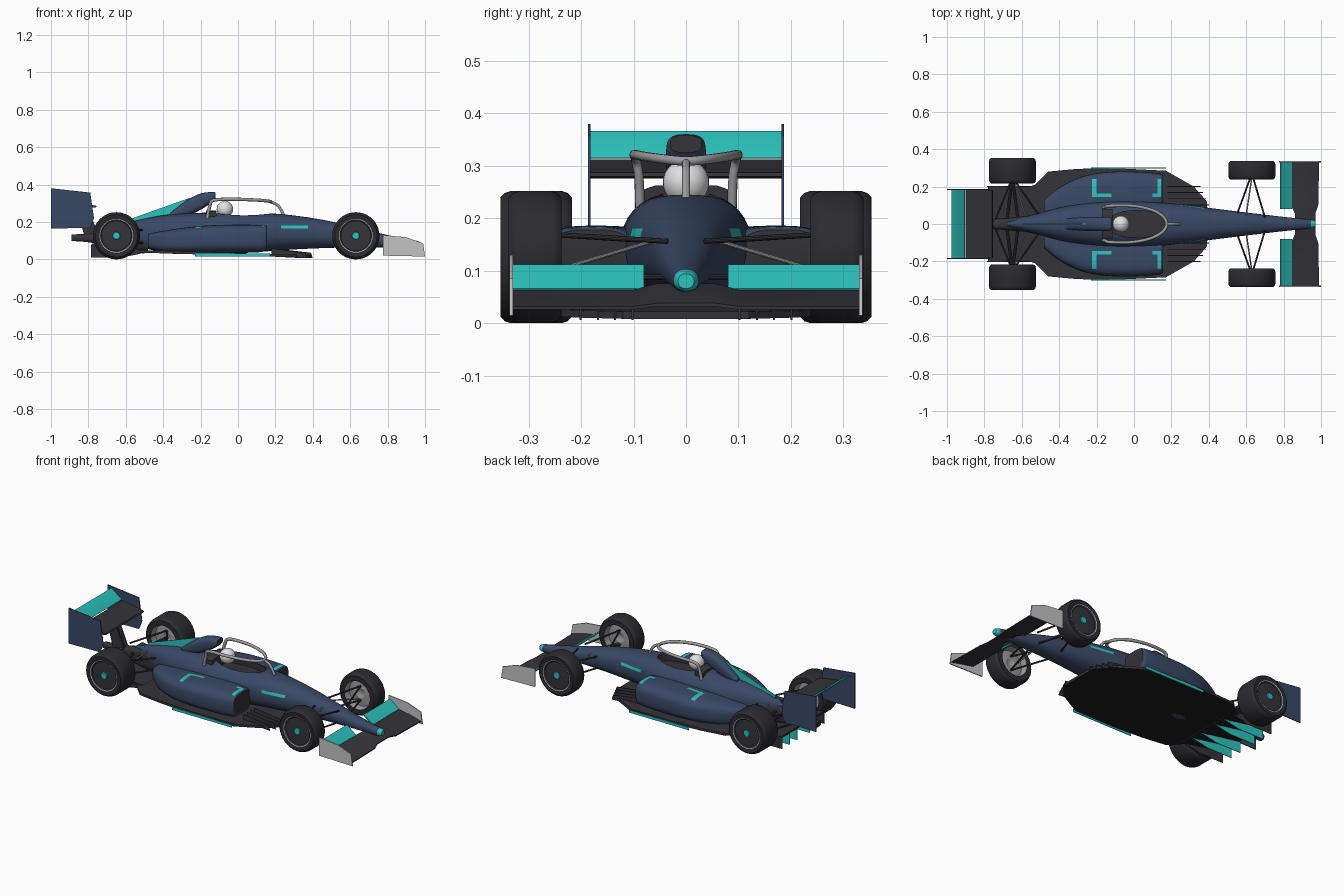
import bpy, bmesh, math
from mathutils import Vector

if "Cube" in bpy.data.objects:
    bpy.data.objects.remove(bpy.data.objects["Cube"])


def material(name, r, g, b):
    m = bpy.data.materials.new(name)
    m.use_nodes = True
    m.diffuse_color = (r, g, b, 1)
    for node in m.node_tree.nodes:
        if node.type == 'BSDF_PRINCIPLED':
            node.inputs["Base Color"].default_value = (r, g, b, 1)
    return m


NAVY = material("navy paint", .042, .066, .13)
TEAL = material("teal paint", .025, .55, .51)
DARK = material("dark carbon", .034, .034, .042)
BLACK = material("black underside", .012, .012, .014)
RUBBER = material("tyre rubber", .025, .025, .03)
SILVER = material("silver plate", .55, .55, .55)
GREY = material("grey metal", .33, .33, .34)
WHITE = material("white helmet", .75, .75, .75)


def mark_sharp(bm):
    for f in bm.faces:
        f.smooth = True
    for e in bm.edges:
        e.smooth = e.calc_face_angle(0) < math.radians(35)


def finish(name, bm, mats, mirror=False):
    bmesh.ops.recalc_face_normals(bm, faces=bm.faces)
    mark_sharp(bm)
    me = bpy.data.meshes.new(name)
    bm.to_mesh(me)
    bm.free()
    for m in mats:
        me.materials.append(m)
    ob = bpy.data.objects.new(name, me)
    bpy.context.collection.objects.link(ob)
    if mirror:
        ob.modifiers.new("Mirror", 'MIRROR').use_axis = (False, True, False)
    return ob


def skin(rings, segs=None):
    """Quads between rings of points, with capped ends."""
    bm = bmesh.new()
    vs = [[bm.verts.new(p) for p in ring] for ring in rings]
    n = len(vs[0])
    for i in range(len(vs) - 1):
        for j in range(n):
            k = (j + 1) % n
            f = bm.faces.new((vs[i][j], vs[i][k], vs[i + 1][k], vs[i + 1][j]))
            f.material_index = segs[i] if segs else 0
    for end in (0, -1):
        f = bm.faces.new(vs[end])
        f.material_index = segs[end] if segs else 0
    return bm


def smooth_path(pts, steps=5):
    out = []
    for i in range(len(pts) - 1):
        a, b, c, d = (pts[max(i - 1, 0)], pts[i], pts[i + 1], pts[min(i + 2, len(pts) - 1)])
        for s in range(steps):
            t = s / steps
            out.append([q + .5 * t * (r - p + t * (2 * p - 5 * q + 4 * r - u + t * (3 * (q - r) + u - p)))
                        for p, q, r, u in zip(a, b, c, d)])
    return out + [list(pts[-1])]


def loft(stations, power=2.3, n=36):
    """Stations are (x, y centre, half width, top, bottom)."""
    rings = []
    for x, y, w, top, low in smooth_path(stations):
        ring = []
        for k in range(n):
            a = 2 * math.pi * k / n
            c, s = math.cos(a), math.sin(a)
            u = math.copysign(abs(c) ** (2 / power), c)
            v = math.copysign(abs(s) ** (2 / power), s)
            ring.append((x, y + w * u, (top + low) / 2 + (top - low) / 2 * v))
        rings.append(ring)
    return skin(rings)


def prism(name, axis, pts, t0, t1, mat, mirror=False):
    to3 = {'x': lambda a, b, t: (t, a, b), 'y': lambda a, b, t: (a, t, b), 'z': lambda a, b, t: (a, b, t)}[axis]
    return finish(name, skin([[to3(a, b, t) for a, b in pts] for t in (t0, t1)]), [mat], mirror)


def paint(ob, mat, rule, xs=(), ys=(), zs=()):
    """Cut along the given planes, then colour the faces the rule picks."""
    bm = bmesh.new()
    bm.from_mesh(ob.data)
    for axis, cuts in enumerate((xs, ys, zs)):
        for c in cuts:
            co, no = Vector(), Vector()
            co[axis], no[axis] = c, 1
            bmesh.ops.bisect_plane(bm, geom=bm.verts[:] + bm.edges[:] + bm.faces[:], plane_co=co, plane_no=no)
    ob.data.materials.append(mat)
    for f in bm.faces:
        if rule(f.calc_center_median(), f.normal):
            f.material_index = len(ob.data.materials) - 1
    mark_sharp(bm)
    bm.to_mesh(ob.data)
    bm.free()


def rods(name, links, r, mat):
    bm = bmesh.new()
    for p, q in links:
        p, q = Vector(p), Vector(q)
        rot = (q - p).to_track_quat('Z', 'Y').to_matrix().to_4x4()
        rot.translation = (p + q) / 2
        bmesh.ops.create_cone(bm, cap_ends=True, segments=10, radius1=r, radius2=r, depth=(q - p).length, matrix=rot)
    finish(name, bm, [mat], True)


def pipe(name, pts, r, mat):
    cu = bpy.data.curves.new(name, 'CURVE')
    cu.dimensions = '3D'
    cu.bevel_depth, cu.bevel_resolution, cu.use_fill_caps = r, 3, True
    path = smooth_path(pts)
    sp = cu.splines.new('POLY')
    sp.points.add(len(path) - 1)
    for p, co in zip(sp.points, path):
        p.co = (*co, 1)
    cu.materials.append(mat)
    bpy.context.collection.objects.link(bpy.data.objects.new(name, cu))


# Main body with a cockpit opening
body = finish("body", loft([
    (.97, 0, .015, .094, .066), (.94, 0, .024, .103, .06), (.8, 0, .038, .13, .062), (.63, 0, .058, .172, .064),
    (.45, 0, .08, .212, .06), (.25, 0, .105, .24, .05), (.05, 0, .123, .25, .035), (-.15, 0, .123, .25, .03),
    (-.35, 0, .098, .242, .03), (-.5, 0, .06, .217, .06), (-.6, 0, .034, .192, .09), (-.68, 0, .01, .165, .13)]), [NAVY])
CX, RX, RY = .015, .165, .072
oval = [(CX + RX * math.cos(a), RY * math.sin(a)) for a in (math.tau * k / 40 for k in range(40))]
cutter = prism("cockpit_cutter", 'z', oval, .2, .32, DARK)
cutter.hide_render = True
cut = body.modifiers.new("Cockpit", 'BOOLEAN')
cut.object, cut.operation, cut.solver = cutter, 'DIFFERENCE', 'EXACT'
hollow = bpy.data.meshes.new_from_object(body.evaluated_get(bpy.context.evaluated_depsgraph_get()))
body.modifiers.clear()
body.data = hollow
bpy.data.objects.remove(cutter)
paint(body, DARK, lambda c, n: ((c.x - CX) / RX) ** 2 + (c.y / RY) ** 2 < 1.03 and c.z > .19)
paint(body, TEAL, lambda c, n: c.x > .945 or (.23 < c.x < .375 and .164 < c.z < .18),
      xs=(.23, .375, .945), zs=(.164, .18))

# Cockpit details
prism("headrest", 'x', [(-.08, .2), (.08, .2), (.08, .255), (.06, .262), (-.06, .262), (-.08, .255)], -.17, -.115, DARK)
bm = bmesh.new()
bmesh.ops.create_uvsphere(bm, u_segments=28, v_segments=18, radius=.044)
bmesh.ops.translate(bm, verts=bm.verts, vec=(-.07, 0, .268))
finish("helmet", bm, [WHITE])
arm = [(-.165, .088, .22), (-.152, .09, .28), (-.13, .097, .316), (-.02, .098, .321), (.08, .08, .318), (.15, .045, .313)]
pipe("halo_hoop", arm + [(.175, 0, .309)] + [(x, -y, z) for x, y, z in reversed(arm)], .009, GREY)
pipe("halo_pillar", [(.172, 0, .308), (.215, 0, .287), (.25, 0, .225)], .008, GREY)

# Air intake and spine fin
intake = finish("air_intake", loft([(-.12, 0, .03, .358, .325), (-.14, 0, .037, .36, .305), (-.2, 0, .038, .352, .265),
                                    (-.27, 0, .036, .318, .235), (-.36, 0, .028, .25, .22)], 2.8), [NAVY])
paint(intake, DARK, lambda c, n: n.x > .95)
prism("spine_fin", 'y', [(-.26, .328), (-.6, .207), (-.6, .18), (-.26, .24)], -.002, .002, TEAL)

# Side pods
pods = finish("side_pods", loft([(.155, .18, .08, .178, .06), (.13, .178, .093, .184, .04), (0, .17, .11, .186, .035),
                                 (-.15, .165, .112, .182, .035), (-.28, .145, .108, .17, .035),
                                 (-.4, .115, .08, .152, .04), (-.48, .085, .045, .135, .06)], 3.2), [NAVY], True)
paint(pods, DARK, lambda c, n: n.x > .97)
paint(pods, TEAL, lambda c, n: n.z > .3 and c.z > .1 and (
      (.145 < c.y < .163 and (-.225 < c.x < -.12 or .1 < c.x < .145))
      or (.145 < c.y < .24 and (-.225 < c.x < -.2 or .125 < c.x < .145))),
      xs=(-.225, -.2, -.12, .1, .125, .145), ys=(.145, .163, .24))

# Floor, edge strips, fences and diffuser
half = [(.39, .12), (.32, .2), (.17, .285), (-.1, .298), (-.3, .295), (-.46, .28), (-.53, .21), (-.56, .2)]
outline = half + [(x, -y) for x, y in reversed(half)]
floor = finish("floor", skin([[(x, y, z - .03 * x) for x, y in outline] for z in (.02, .034)]), [DARK])
paint(floor, BLACK, lambda c, n: n.z < -.5)
prism("floor_edge_strip", 'y', [(-.23, .014), (.17, .014), (.17, .03), (-.23, .03)], .298, .302, TEAL, True)
for i in range(4):
    y = .1 + .033 * i
    prism(f"floor_fence_{i + 1}", 'y', [(.18, .015), (.4 - .015 * i, .006), (.39 - .015 * i, .035), (.18, .06)],
          y, y + .004, DARK, True)
diffuser = prism("diffuser", 'y', [(-.5, .03), (-.78, .075), (-.78, .085), (-.5, .05)], -.2, .2, DARK)
paint(diffuser, BLACK, lambda c, n: n.z < -.5)
for i, (y, mat) in enumerate(((.058, TEAL), (.13, TEAL), (.2, DARK))):
    prism(f"diffuser_strake_{i + 1}", 'y', [(-.52, .03), (-.62, .01), (-.785, .01), (-.785, .08), (-.52, .04)],
          y - .002, y + .002, mat, True)

# Gearbox and wing support
finish("gearbox", loft([(-.48, 0, .055, .18, .04), (-.65, 0, .035, .165, .06), (-.79, 0, .025, .14, .09),
                        (-.89, 0, .018, .133, .098)], 3), [DARK])
prism("wing_pylon", 'y', [(-.74, .12), (-.82, .12), (-.87, .3), (-.81, .29)], .012, .02, DARK, True)

# Tail wing
prism("tail_wing_main", 'y', [(-.9, .312), (-.76, .287), (-.755, .28), (-.77, .276), (-.9, .304)], -.183, .183, DARK)
prism("tail_wing_flap", 'y', [(-.975, .366), (-.91, .323), (-.904, .315), (-.915, .314), (-.975, .358)], -.183, .183, TEAL)
prism("tail_wing_endplate", 'y', [(-1, .165), (-1, .38), (-.79, .357), (-.77, .22), (-.79, .168)], .182, .187, NAVY, True)

# Nose wing
sections = [(.332, .84, .99, 0), (.1, .84, .985, 0), (.055, .86, .97, .012)]
rings = [[(a, y, .056 + lift), (a, y, .064 + lift), ((a + b) / 2, y, .052 + lift), (b, y, .032 + lift / 2),
          (b, y, .026 + lift / 2), ((a + b) / 2, y, .042 + lift)]
         for y, a, b, lift in sections + [(-y, a, b, lift) for y, a, b, lift in reversed(sections)]]
finish("nose_wing_main", skin(rings), [DARK])
prism("nose_wing_flap", 'y', [(.845, .066), (.785, .112), (.78, .108), (.84, .057)], .08, .332, TEAL, True)
prism("nose_wing_endplate", 'y', [(.775, .02), (.775, .13), (.9, .118), (.99, .085), (1, .015)], .33, .336, SILVER, True)


# Wheels: rim dish, tyre, bright ring, cover disc and hub cap
def wheels(name, x, y0, y1, zc=.126):
    profile = [(.012, y0 + .045), (.03, y0 + .035), (.078, y0 + .04), (.085, y0 + .002), (.113, y0 + .002),
               (.122, y0 + .01), (.126, y0 + .022), (.126, y1 - .022), (.122, y1 - .01), (.113, y1 - .002),
               (.09, y1 - .003), (.087, y1 - .004), (.08, y1 - .01), (.02, y1 - .008), (.018, y1 - .002)]
    rings = [[(x + r * math.cos(a), y, zc + r * math.sin(a)) for a in (math.tau * k / 56 for k in range(56))]
             for r, y in profile]
    segs = [0, 0, 0] + [1] * 7 + [2, 3, 3, 4]
    finish(name, skin(rings, segs), [GREY, RUBBER, SILVER, DARK, TEAL], True)


wheels("nose_wheels", .63, .235, .34)
wheels("tail_wheels", -.65, .215, .356)

# Suspension
arms = []
for hub, y, inner in ((.63, .27, ((.55, .05), (.7, .035))), (-.65, .25, ((-.51, .05), (-.74, .025)))):
    for z in (.17, .085):
        arms += [((hub, y, z), (x, yi, z * .8 + .02)) for x, yi in inner]
rods("suspension_arms", arms, .005, DARK)
rods("push_rods", [((.63, .25, .1), (.6, .05, .16)), ((-.64, .23, .11), (-.58, .04, .17))], .004, GREY)
rods("drive_shafts", [((-.65, .25, .126), (-.62, .02, .13)), ((-.65, .25, .126), (-.68, .02, .13))], .009, DARK)
